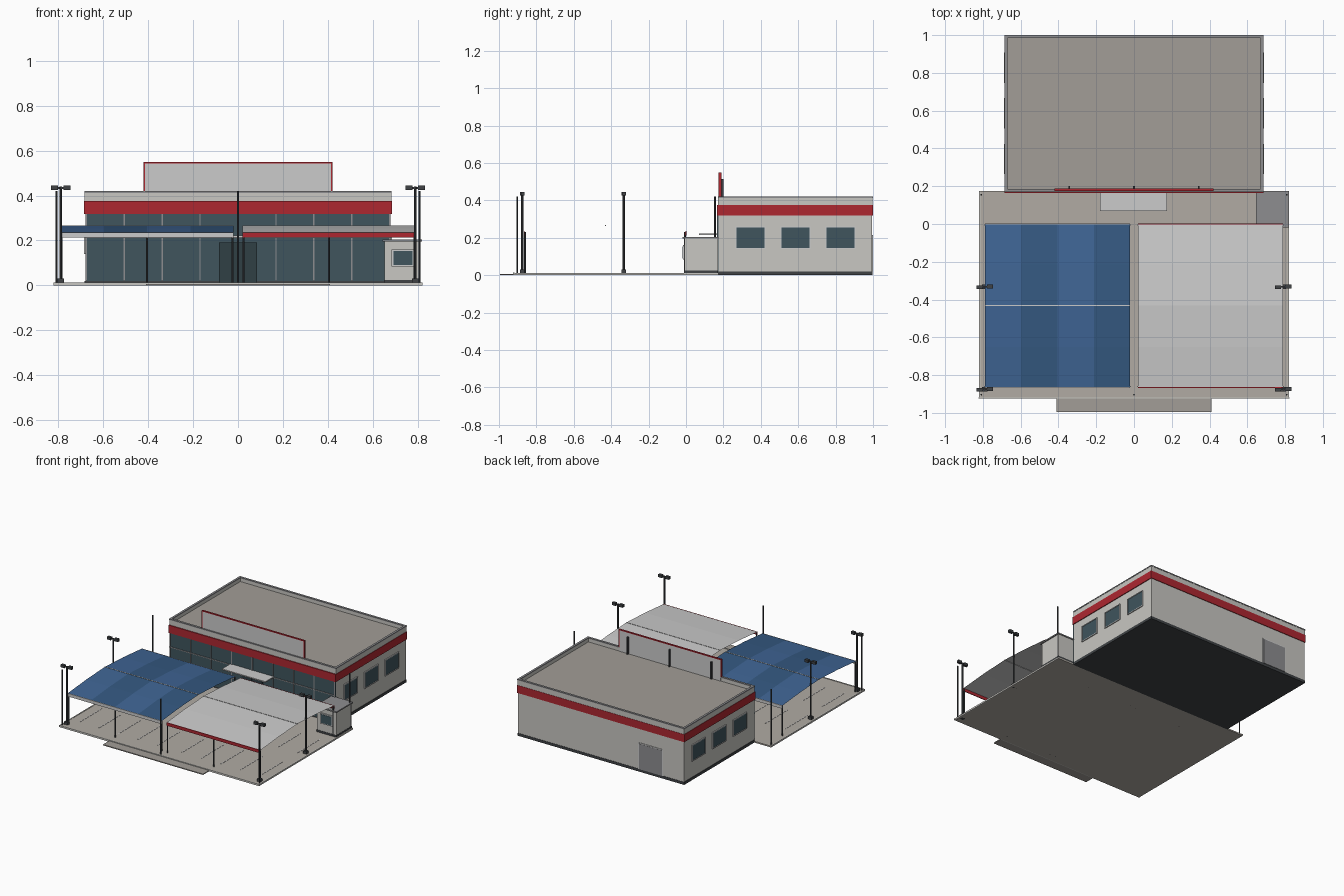
import bpy, bmesh, math

if "Cube" in bpy.data.objects:
    bpy.data.objects.remove(bpy.data.objects["Cube"])

def mat(name, r, g, b):
    m = bpy.data.materials.new(name)
    m.diffuse_color = (r, g, b, 1)
    m.use_nodes = True
    m.node_tree.nodes["Principled BSDF"].inputs["Base Color"].default_value = m.diffuse_color
    return m

WALL = mat("wall_grey", .58, .57, .54)
PALE = mat("pale_grey", .66, .66, .65)
ROOF = mat("roof_grey", .36, .34, .31)
PAVE = mat("paving", .44, .41, .37)
DARK = mat("dark_metal", .05, .055, .06)
GLASS = mat("dark_glass", .05, .09, .11)
DOOR = mat("door_dark", .03, .05, .06)
STEEL = mat("steel_grey", .27, .27, .28)
RED = mat("red", .42, .02, .03)
BLUE1 = mat("blue_light", .05, .13, .30)
BLUE2 = mat("blue_dark", .035, .10, .22)
WHITE1 = mat("fabric_light", .66, .66, .64)
WHITE2 = mat("fabric_dark", .58, .58, .55)

def finish(name, bm, *mats):
    me = bpy.data.meshes.new(name)
    bm.to_mesh(me)
    bm.free()
    for m in mats:
        me.materials.append(m)
    ob = bpy.data.objects.new(name, me)
    bpy.context.collection.objects.link(ob)
    return ob

def add_box(bm, x0, x1, y0, y1, z0, z1):
    vs = bmesh.ops.create_cube(bm, size=1)["verts"]
    for v in vs:
        v.co.x = x0 if v.co.x < 0 else x1
        v.co.y = y0 if v.co.y < 0 else y1
        v.co.z = z0 if v.co.z < 0 else z1

def boxes(name, m, *dims):
    bm = bmesh.new()
    for d in dims:
        add_box(bm, *d)
    return finish(name, bm, m)

def ring(name, m, x0, x1, y0, y1, z0, z1, t):
    # four walls around a rectangle
    return boxes(name, m, (x0, x1, y0, y0 + t, z0, z1), (x0, x1, y1 - t, y1, z0, z1),
                 (x0, x0 + t, y0 + t, y1 - t, z0, z1), (x1 - t, x1, y0 + t, y1 - t, z0, z1))

def post(name, m, x, y, z0, z1, r, n=8):
    bm = bmesh.new()
    bmesh.ops.create_cone(bm, cap_ends=True, segments=n, radius1=r, radius2=r, depth=z1 - z0)
    bmesh.ops.translate(bm, verts=bm.verts, vec=(x, y, (z0 + z1) / 2))
    return finish(name, bm, m)

# Main building: walls, plinth, roof, parapet and red band
boxes("building_walls", WALL, (-.68, .68, .174, .995, .002, .385))
boxes("building_plinth", DARK, (-.683, .683, .172, .997, 0, .02))
boxes("flat_roof", ROOF, (-.672, .672, .185, .988, .38, .388))
ring("parapet", WALL, -.683, .683, .172, .998, .375, .412, .012)
ring("parapet_cap", STEEL, -.685, .685, .17, 1.0, .412, .42, .016)
ring("red_band", RED, -.686, .686, .165, 1.0, .318, .375, .02)

# Glazed front with mullions and entrance
boxes("front_glass", GLASS, (-.68, .68, .169, .176, .02, .318))
boxes("front_mullions", STEEL,
      *[(i * .169 - .003, i * .169 + .003, .165, .172, .02, .318) for i in range(-4, 5)],
      (-.68, .68, .165, .172, .212, .218))
boxes("entrance_doors", DOOR, (-.085, -.002, .162, .172, .012, .19), (.002, .085, .162, .172, .012, .19))
boxes("entrance_awning", PALE, (-.18, .175, .07, .17, .214, .222))

# Side windows, both sides
for side, s in (("left", -1), ("right", 1)):
    for y in (.344, .586, .827):
        xs = sorted((s * .675, s * .684))
        boxes(side + "_window_pane", GLASS, (*xs, y - .075, y + .075, .145, .255))
        xs = sorted((s * .675, s * .687))
        boxes(side + "_window_frame", PALE,
              (*xs, y - .08, y + .08, .139, .145), (*xs, y - .08, y + .08, .255, .261),
              (*xs, y - .08, y - .075, .145, .255), (*xs, y + .075, y + .08, .145, .255))

# Rear service door
boxes("rear_door_frame", PALE, (-.51, -.307, .99, .999, .02, .215))
boxes("rear_door", STEEL, (-.503, -.314, .99, 1.0, .02, .208))

# Raised front panel with red trim and rear supports
boxes("raised_panel", PALE, (-.415, .415, .178, .187, .375, .545))
boxes("raised_panel_trim", RED, (-.421, .421, .175, .189, .544, .55),
      (-.421, -.414, .175, .189, .42, .545), (.414, .421, .175, .189, .42, .545))
for x in (-.343, 0, .343):
    boxes("panel_support", DARK, (x - .005, x + .005, .187, .2, .385, .515))

# Paved lot, curbs and ramp
boxes("paved_lot", PAVE, (-.818, .818, -.92, .175, 0, .01))
boxes("lot_curbs", WALL, (-.822, .822, -.925, -.918, 0, .013),
      (-.82, -.812, -.918, .175, 0, .012), (.812, .82, -.918, .175, 0, .012))
boxes("entry_ramp", ROOF, (-.41, .41, -.995, -.925, 0, .007))

# Parking lines in two rows beneath each canopy
boxes("parking_lines", PALE, *[(s * x - .003, s * x + .003, y, y + .26, .009, .0115)
                               for s in (-1, 1) for x in (.1, .26, .42, .58, .74)
                               for y in (-.8, -.36)])

# Fabric canopies: thin sheet folded over a ridge, four panels each
def canopy(name, x0, x1, m1, m2, trim):
    profile = [(-.865, .235), (-.65, .254), (-.43, .265), (-.215, .254), (0, .235)]
    bm = bmesh.new()
    grid = [[bm.verts.new((x0 + (x1 - x0) * i / 4, y, z)) for y, z in profile] for i in range(5)]
    for i in range(4):
        for j in range(len(profile) - 1):
            f = bm.faces.new((grid[i][j], grid[i + 1][j], grid[i + 1][j + 1], grid[i][j + 1]))
            f.material_index = i % 2
    finish(name + "_canopy_fabric", bm, m1, m2)
    # front and rear valances
    boxes(name + "_canopy_valance", trim, (x0, x1, -.867, -.863, .213, .236),
          (x0, x1, -.002, .002, .213, .236))
    boxes(name + "_canopy_ridge", PALE, (x0, x1, -.433, -.428, .262, .267))
    for x in (x0 + .004, (x0 + x1) / 2, x1 - .004):
        for y in (-.86, -.006):
            post(name + "_canopy_post", DARK, x, y, 0, .23, .005)

canopy("blue", -.79, -.02, BLUE1, BLUE2, PALE)
canopy("white", .02, .79, WHITE1, WHITE2, RED)

# Slim cable poles
for x, y in ((-.808, -.903), (0, -.903), (.808, -.903), (-.808, .155), (.808, .155)):
    post("slim_pole", DARK, x, y, 0, .42, .0045)

# Twin-headed lot lamps
for x in (-.79, .79):
    for y in (-.875, -.333):
        post("lamp_pole", DARK, x, y, .01, .44, .006)
        boxes("lamp_base", DARK, (x - .014, x + .014, y - .012, y + .012, 0, .03))
        boxes("lamp_heads", DARK, (x - .03, x + .03, y - .004, y + .004, .43, .438),
              (x - .043, x - .013, y - .012, y + .008, .425, .445),
              (x + .013, x + .043, y - .008, y + .012, .425, .445))

# Corner booth
boxes("booth_walls", WALL, (.652, .812, -.008, .17, .01, .195))
boxes("booth_base", DARK, (.65, .814, -.01, .171, .01, .025))
boxes("booth_roof", STEEL, (.645, .82, -.018, .175, .195, .204))
boxes("booth_window_frame", PALE, (.685, .785, -.016, -.006, .083, .16))
boxes("booth_window", GLASS, (.692, .778, -.018, -.008, .09, .153))
